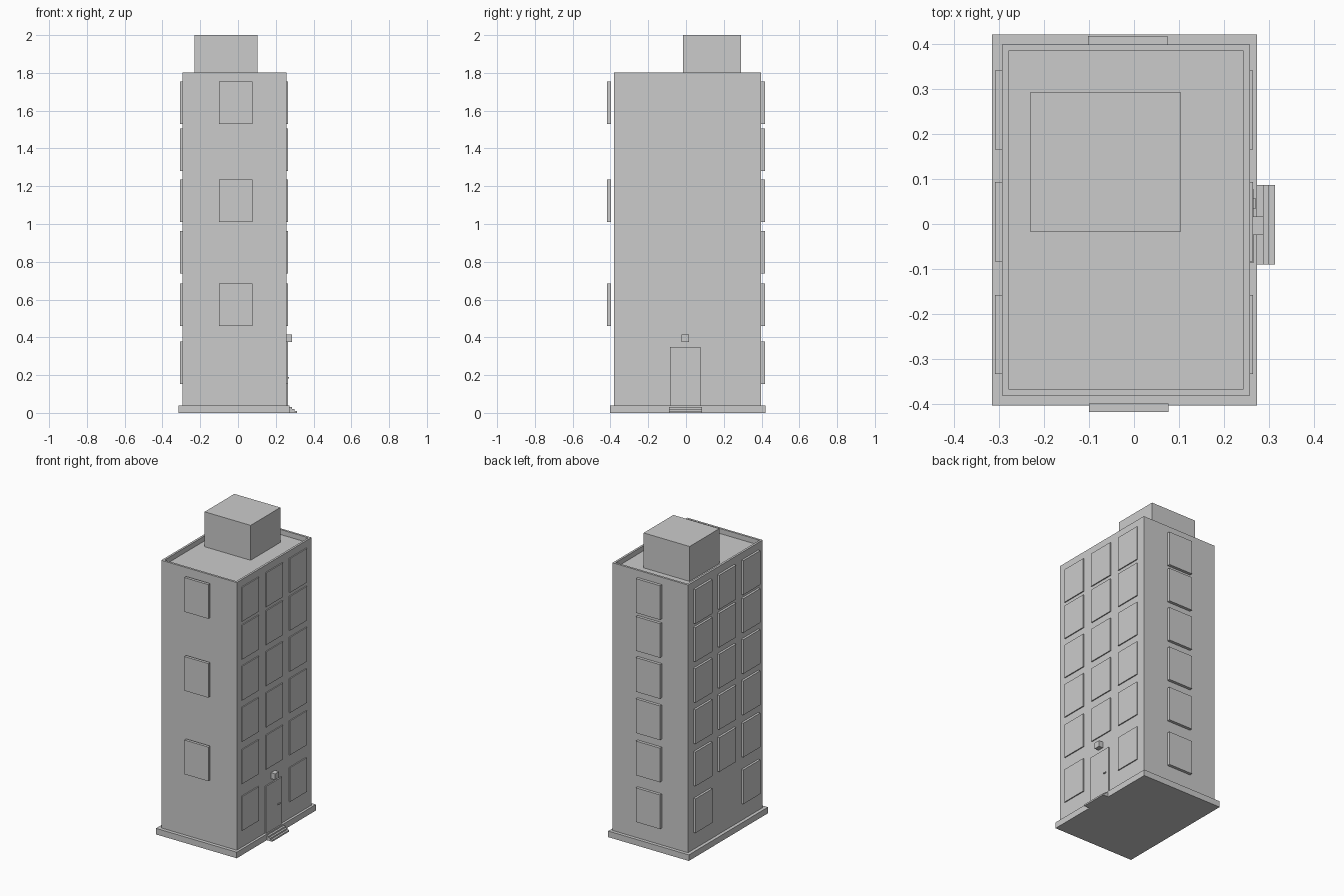
import bpy, bmesh

if "Cube" in bpy.data.objects:
    bpy.data.objects.remove(bpy.data.objects["Cube"])


def box(name, x, y, z):
    """Axis-aligned box from (min, max) pairs."""
    bm = bmesh.new()
    bmesh.ops.create_cube(bm, size=1)
    for v in bm.verts:
        v.co = [(r[0] + r[1]) / 2 + c * (r[1] - r[0]) for c, r in zip(v.co, (x, y, z))]
    mesh = bpy.data.meshes.new(name)
    bm.to_mesh(mesh)
    bm.free()
    ob = bpy.data.objects.new(name, mesh)
    bpy.context.collection.objects.link(ob)
    return ob


# plinth and main block
box("plinth", (-0.315, 0.273), (-0.403, 0.42), (0, 0.04))
body = box("tower_body", (-0.293, 0.257), (-0.38, 0.398), (0.04, 1.803))

# sunken roof leaves a parapet around the edge
bm = bmesh.new()
bm.from_mesh(body.data)
bm.normal_update()
roof = max(bm.faces, key=lambda f: f.calc_center_median().z)
bmesh.ops.inset_region(bm, faces=[roof], thickness=0.02)
bmesh.ops.inset_region(bm, faces=[roof], thickness=0.0)
for v in roof.verts:
    v.co.z -= 0.033
bm.to_mesh(body.data)
bm.free()

# rooftop service room
box("roof_room", (-0.231, 0.104), (-0.017, 0.292), (1.77, 2.0))

# windows: six floors, three columns on the long sides, one on the short sides
FLOORS = [0.152, 0.46, 1.01 - 0.272, 1.01, 1.28, 1.53]
COLUMNS = [-0.333, -0.083, 0.165]
W, H = 0.176, 0.225
for i, z0 in enumerate(FLOORS):
    z = (z0, z0 + H)
    for j, y0 in enumerate(COLUMNS):
        if i == 0 and j == 1:
            continue  # door bay
        y = (y0, y0 + W)
        box(f"right_window_{i}_{j}", (0.25, 0.264), y, z)
        box(f"left_window_{i}_{j}", (-0.308, -0.29), y, z)
    box(f"back_window_{i}", (-0.102, 0.074), (0.395, 0.417), z)
    if i % 2:
        box(f"front_window_{i}", (-0.1, 0.076), (-0.417, -0.398), z)

# entrance: door, handle and lamp
box("door", (0.25, 0.265), (-0.086, 0.078), (0.04, 0.35))
box("door_handle", (0.262, 0.27), (0.033, 0.058), (0.182, 0.19))
box("door_lamp", (0.255, 0.287), (-0.024, 0.017), (0.375, 0.415))

# entrance steps
for i in range(3):
    box(f"step_{i}", (0.27, 0.287 + 0.013 * i), (-0.09, 0.086),
        (0.02 - 0.01 * i, 0.03 - 0.01 * i))
